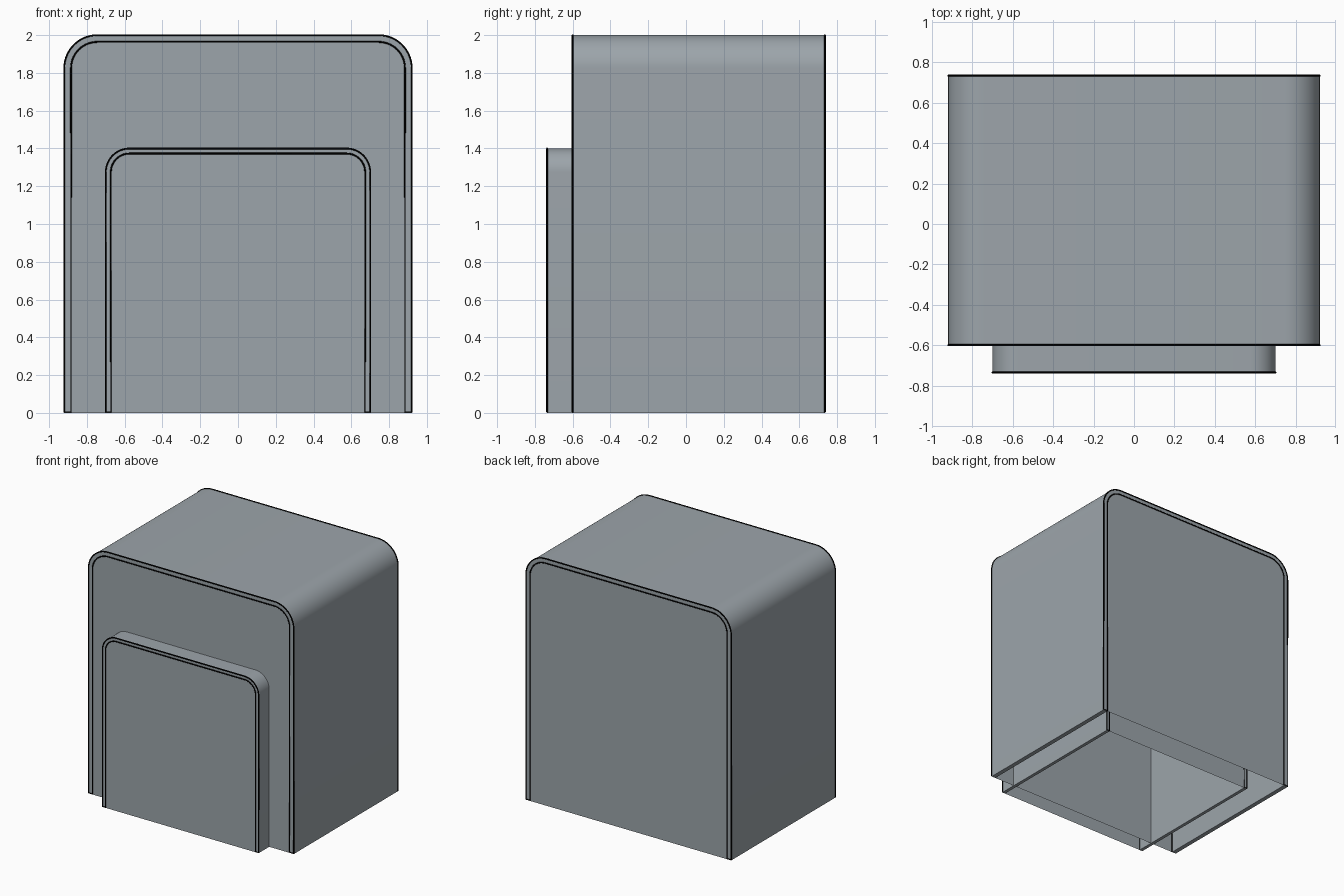
import bpy
import bmesh
import math

cube = bpy.data.objects.get("Cube")
if cube:
    bpy.data.objects.remove(cube, do_unlink=True)


def make_material(name, colour):
    mat = bpy.data.materials.new(name)
    mat.use_nodes = True
    mat.diffuse_color = colour
    mat.node_tree.nodes["Principled BSDF"].inputs["Base Color"].default_value = colour
    return mat


grey = make_material("cool_grey", (0.335, 0.375, 0.405, 1))
black = make_material("black", (0, 0, 0, 1))
TRIM = 0.005


def arch_profile(half_width, height, radius, steps=14):
    """Open arch outline in x and z, from the left foot to the right foot."""
    arc = [math.pi / 2 * i / steps for i in range(steps + 1)]
    half = [(half_width, 0)]
    half += [(half_width - radius + radius * math.cos(a),
              height - radius + radius * math.sin(a)) for a in arc]
    return half + [(-x, z) for x, z in reversed(half)]


def finish(name, bm):
    mesh = bpy.data.meshes.new(name)
    bm.to_mesh(mesh)
    bm.free()
    mesh.materials.append(grey)
    obj = bpy.data.objects.new(name, mesh)
    bpy.context.collection.objects.link(obj)
    return obj


def select_only(obj):
    bpy.ops.object.select_all(action='DESELECT')
    obj.select_set(True)
    bpy.context.view_layer.objects.active = obj


def add_shell(name, outer, inner, y_front, y_back):
    """Thick arched wall, open at the bottom and at both ends."""
    bm = bmesh.new()
    rings = [[bm.verts.new((x, y, z)) for x, z in profile]
             for profile, y in ((outer, y_front), (outer, y_back),
                                (inner, y_back), (inner, y_front))]
    for a, b in zip(rings, rings[1:] + rings[:1]):
        for i in range(len(a) - 1):
            bm.faces.new((a[i], a[i + 1], b[i + 1], b[i]))
    # Feet of the wall
    bm.faces.new([ring[0] for ring in rings])
    bm.faces.new([ring[-1] for ring in rings])
    bmesh.ops.recalc_face_normals(bm, faces=bm.faces[:])
    select_only(finish(name, bm))
    bpy.ops.object.shade_smooth_by_angle(angle=math.radians(30))


def add_panel(name, profile, y, facing):
    """Flat sheet closing one end of a shell."""
    bm = bmesh.new()
    face = bm.faces.new([bm.verts.new((x, y, z)) for x, z in profile])
    face.normal_update()
    if face.normal.y * facing < 0:
        face.normal_flip()
    finish(name, bm)


def add_trim(name, outer, inner, y):
    """Thin black piping around both edges of a shell's rim."""
    loop = outer + inner[::-1]
    curve = bpy.data.curves.new(name, 'CURVE')
    curve.dimensions = '3D'
    curve.bevel_depth = TRIM
    curve.bevel_resolution = 1
    spline = curve.splines.new('POLY')
    spline.points.add(len(loop) - 1)
    for point, (x, z) in zip(spline.points, loop):
        point.co = (x, y, max(z, TRIM), 1)
    spline.use_cyclic_u = True
    curve.materials.append(black)
    obj = bpy.data.objects.new(name, curve)
    bpy.context.collection.objects.link(obj)
    select_only(obj)
    bpy.ops.object.convert(target='MESH')


def add_hood(name, half_width, height, radius, wall, y_front, y_back):
    outer = arch_profile(half_width, height, radius)
    inner = arch_profile(half_width - wall, height - wall, radius - wall)
    add_shell(name + "_shell", outer, inner, y_front, y_back)
    for end, y, facing in (("front", y_front, -1), ("back", y_back, 1)):
        add_panel(f"{name}_{end}_panel", inner, y, facing)
        add_trim(f"{name}_{end}_trim", outer, inner, y)


# Large body, and the smaller box that runs through it and projects at the front
add_hood("outer_body", 0.92, 2.0, 0.175, 0.036, -0.6, 0.735)
add_hood("inner_box", 0.70, 1.4, 0.125, 0.027, -0.735, 0.51)
